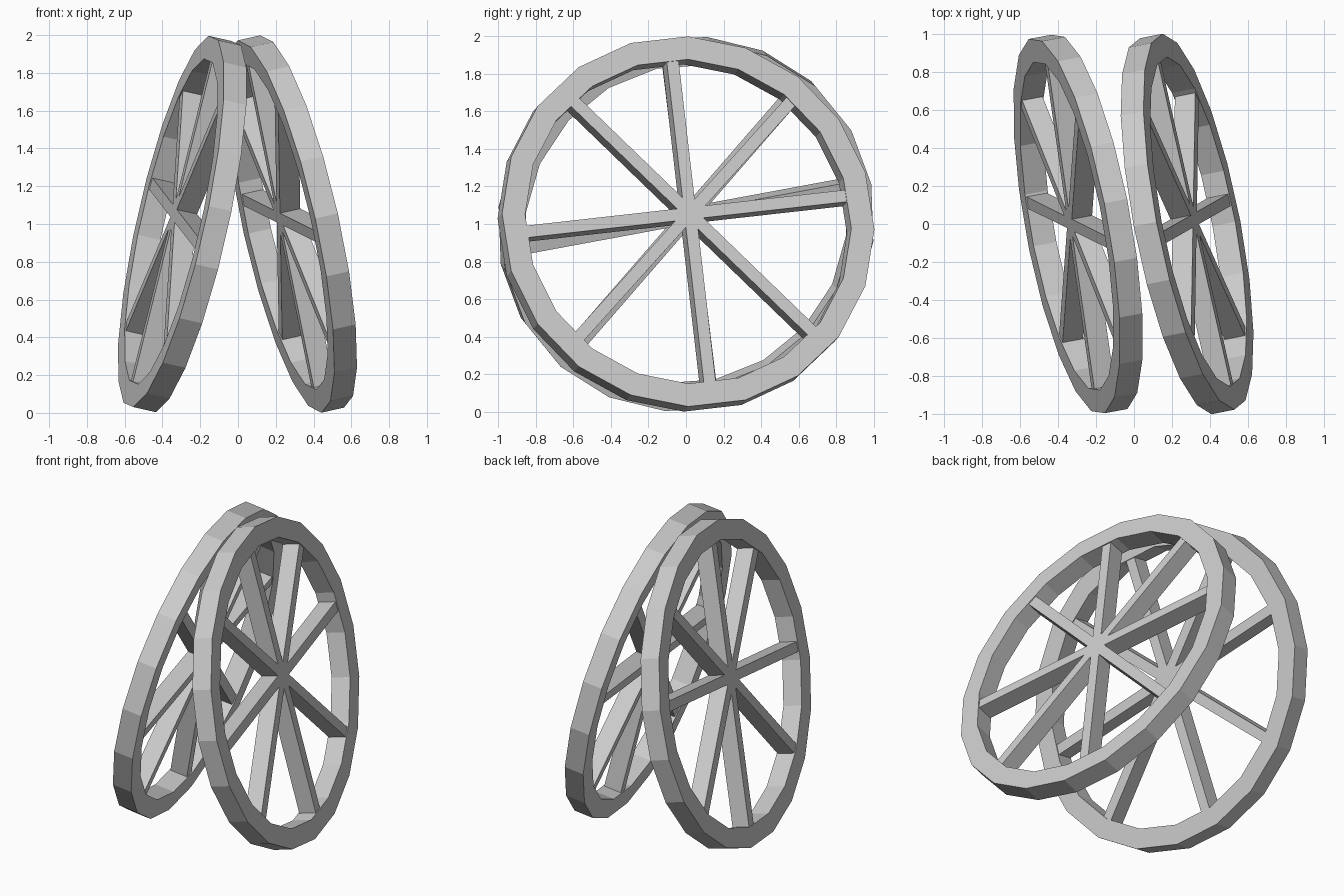
import bpy, bmesh, math
from mathutils import Vector, Matrix

cube = bpy.data.objects.get("Cube")
if cube:
    bpy.data.objects.remove(cube, do_unlink=True)

# One plain grey for everything
grey = bpy.data.materials.new("plain_grey")
grey.use_nodes = True
grey.diffuse_color = (0.6, 0.6, 0.6, 1)
grey.node_tree.nodes["Principled BSDF"].inputs["Base Color"].default_value = (0.6, 0.6, 0.6, 1)

OUTER, INNER, DEPTH, SIDES = 1.01, 0.885, 0.125, 20
SPOKE_WIDTH, SPOKE_DEPTH, SPOKE_REACH = 0.065, 0.112, 0.92


def add_object(name, bm, matrix):
    bmesh.ops.recalc_face_normals(bm, faces=bm.faces)
    mesh = bpy.data.meshes.new(name)
    bm.to_mesh(mesh)
    bm.free()
    mesh.materials.append(grey)
    obj = bpy.data.objects.new(name, mesh)
    obj.matrix_world = matrix
    bpy.context.collection.objects.link(obj)


def frame(x, y, z, origin):
    m = Matrix((x, y, z)).transposed().to_4x4()
    m.translation = origin
    return m


def add_rim(name, matrix, phase):
    # Square section swept around the wheel axis
    bm = bmesh.new()
    h = DEPTH / 2
    section = [(OUTER, h), (INNER, h), (INNER, -h), (OUTER, -h)]
    loops = []
    for i in range(SIDES):
        t = 2 * math.pi * i / SIDES + phase
        loops.append([bm.verts.new((r * math.cos(t), r * math.sin(t), z)) for r, z in section])
    for i, a in enumerate(loops):
        b = loops[(i + 1) % SIDES]
        for j in range(4):
            k = (j + 1) % 4
            bm.faces.new((a[j], a[k], b[k], b[j]))
    add_object(name, bm, matrix)


def add_wheel(side, centre_x, lean, turn, phase, angles):
    # The wheel plane is x = centre_x + lean * (z - 1) + turn * y
    def in_plane(y, z):
        return Vector((lean * z + turn * y, y, z))

    centre = Vector((centre_x, 0, 1))
    axis = Vector((1, -turn, -lean)).normalized()
    up = in_plane(0, 1).normalized()
    add_rim(side + "_wheel_rim", frame(up.cross(axis), up, axis, centre), math.radians(phase))

    # Four full-width bars crossing at the hub make eight spokes
    hub = in_plane(0.012, 0.045)
    for i, angle in enumerate(angles):
        t = math.radians(angle)
        along = in_plane(math.cos(t), math.sin(t)).normalized()
        shift = -hub.dot(along)
        half = math.sqrt(shift ** 2 - hub.length_squared + SPOKE_REACH ** 2)
        bm = bmesh.new()
        bmesh.ops.create_cube(bm, size=1)
        bmesh.ops.scale(bm, vec=(2 * half, SPOKE_WIDTH, SPOKE_DEPTH), verts=bm.verts)
        middle = centre + hub + along * shift
        add_object(f"{side}_wheel_spoke_{i + 1}", bm,
                   frame(along, axis.cross(along), axis, middle))


add_wheel("left", 0.28, -0.225, -0.2, 0, (6.4, 48, 96.6, 136))
add_wheel("right", -0.295, 0.225, -0.185, -7, (10.5, 49, 97, 136.5))
